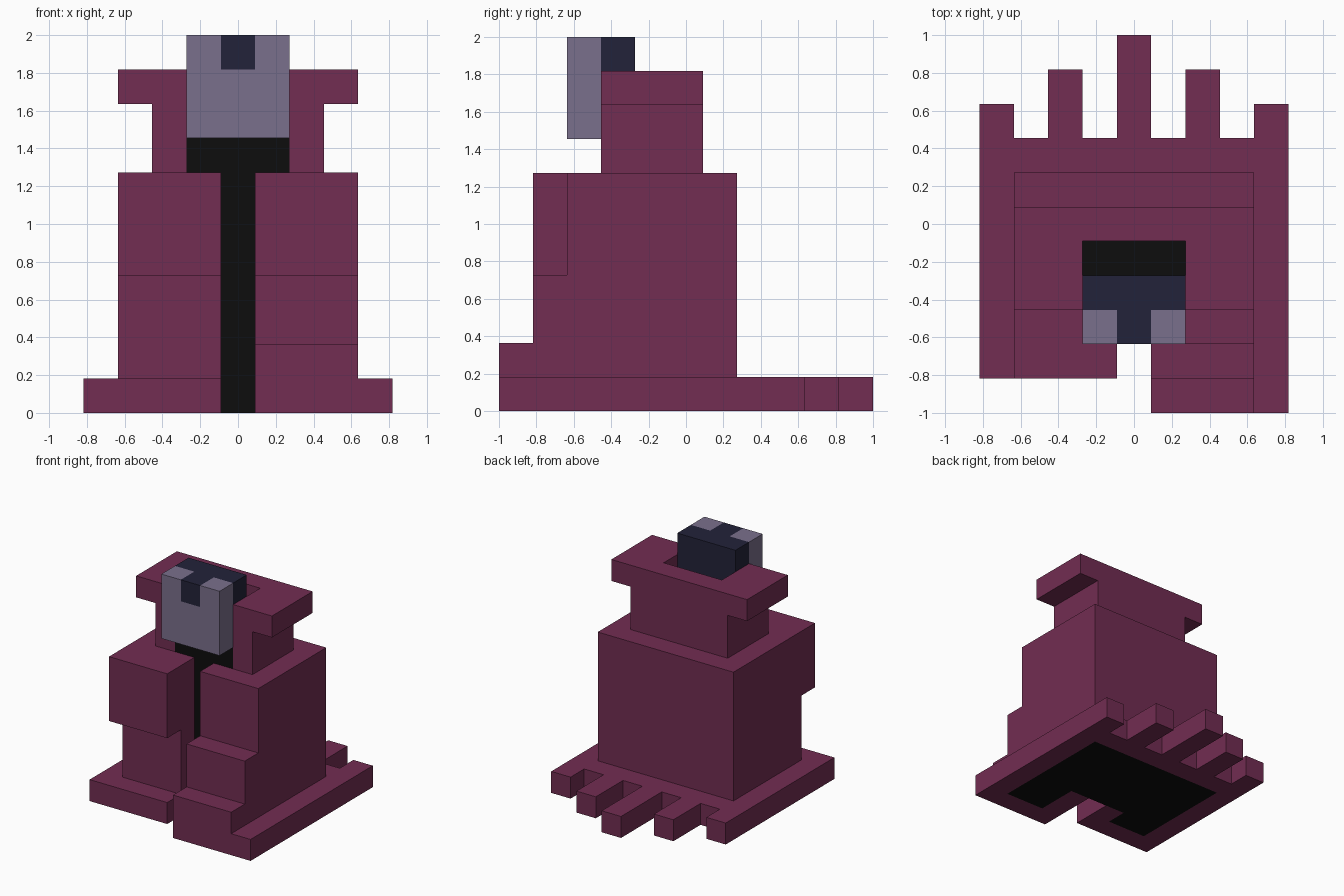
import bpy, bmesh
from mathutils import Vector

if "Cube" in bpy.data.objects:
    bpy.data.objects.remove(bpy.data.objects["Cube"])

U = 2 / 11  # size of one block


def block(x, y, z):
    """Set of cells from inclusive (low, high) index ranges."""
    return {(i, j, k)
            for i in range(x[0], x[1] + 1)
            for j in range(y[0], y[1] + 1)
            for k in range(z[0], z[1] + 1)}


def material(name, rgb):
    m = bpy.data.materials.new(name)
    m.diffuse_color = (*rgb, 1)
    m.use_nodes = True
    m.node_tree.nodes["Principled BSDF"].inputs["Base Color"].default_value = m.diffuse_color
    return m


# Head: pale face with a lock of hair falling over the front
hair = block((-1, 1), (-2, -2), (8, 10)) | {(0, -3, 10)}
face = block((-1, 1), (-3, -3), (8, 10)) - hair

# Dark inside: filled underside, and a neck column seen through the front slit
lining = (block((-3, 3), (-2, 1), (0, 0))
          | block((-3, -2), (-3, -3), (0, 0))
          | block((2, 3), (-4, -3), (0, 0))
          | block((-1, 1), (-2, -1), (1, 7)))

# Cloak: hem and ragged tail
cloak = block((-4, 4), (-4, 2), (0, 0)) | block((1, 4), (-5, -5), (0, 0))
for x, tip in ((0, 5), (2, 4), (4, 3)):
    for side in (-x, x):
        cloak |= block((side, side), (3, tip), (0, 0))
# Cloak: body, raised left arm and stepped right leg
cloak |= block((-3, 3), (-3, 1), (1, 6))
cloak |= block((-3, -1), (-4, -4), (4, 6))
cloak |= block((1, 3), (-5, -5), (1, 1))
cloak |= block((1, 3), (-4, -4), (1, 3))
cloak -= block((0, 0), (-5, -3), (0, 6))  # front slit
cloak -= lining

# Collar: hollow, with a wide brim
collar = block((-2, 2), (-2, 0), (7, 8)) | block((-3, 3), (-2, 0), (9, 9))
collar -= block((-1, 1), (-2, -1), (7, 9))

plum = material("plum cloth", (0.168, 0.026, 0.084))
black = material("black lining", (0.004, 0.004, 0.004))
pale = material("pale lilac skin", (0.195, 0.162, 0.262))
navy = material("dark navy hair", (0.016, 0.016, 0.041))

parts = {"cloak": (cloak, plum), "collar": (collar, plum),
         "lining": (lining, black), "face": (face, pale), "hair": (hair, navy)}
solid = set().union(*(cells for cells, _ in parts.values()))


def build(name, cells, mat):
    """Make the outer skin of a part and merge its flat areas."""
    bm = bmesh.new()
    for c in sorted(cells):
        centre = Vector((c[0], c[1], c[2] + 0.5))
        for axis in range(3):
            for s in (-1, 1):
                n = Vector((0, 0, 0))
                n[axis] = s
                if tuple(int(a + b) for a, b in zip(c, n)) in solid:
                    continue
                u = Vector((0, 0, 0))
                u[(axis + 1) % 3] = 0.5
                v = n.cross(u)
                mid = centre + n * 0.5
                bm.faces.new([bm.verts.new((mid + a * u + b * v) * U)
                              for a, b in ((-1, -1), (1, -1), (1, 1), (-1, 1))])
    bmesh.ops.remove_doubles(bm, verts=bm.verts, dist=0.001)
    bmesh.ops.dissolve_limit(bm, angle_limit=0.01, verts=bm.verts, edges=bm.edges)
    me = bpy.data.meshes.new(name)
    bm.to_mesh(me)
    bm.free()
    me.materials.append(mat)
    bpy.context.collection.objects.link(bpy.data.objects.new(name, me))


for name, (cells, mat) in parts.items():
    build(name, cells, mat)
